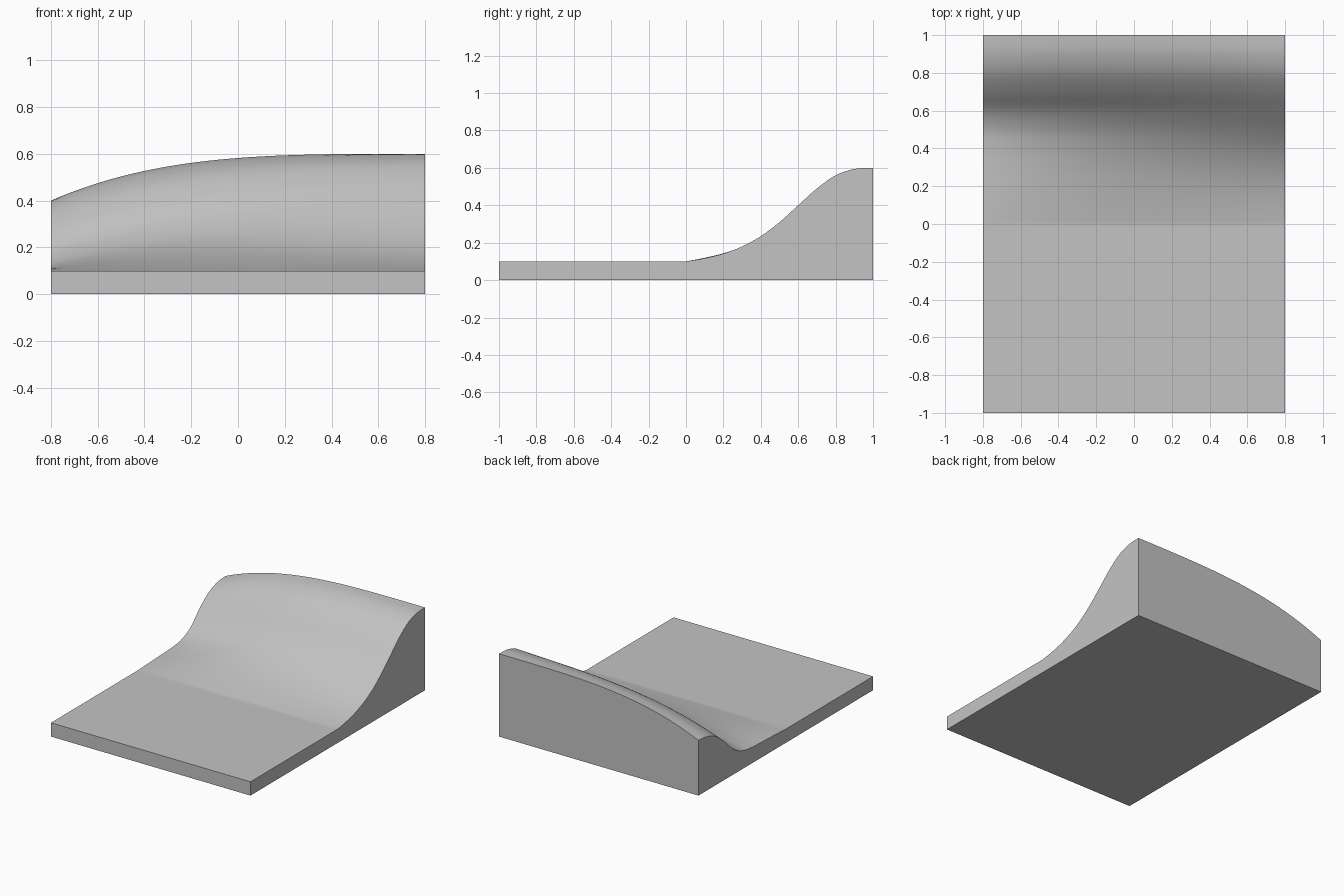
import bpy, bmesh, math

old = bpy.data.objects.get("Cube")
if old:
    bpy.data.objects.remove(old, do_unlink=True)

HALF_X, HALF_Y, BASE_H = 0.8, 1.0, 0.1
NX, NY = 48, 60

# End profiles of the rising half: heights at every tenth from y = 0 to y = 1
TALL_END = [0.1, 0.117, 0.142, 0.18, 0.235, 0.31, 0.4, 0.49, 0.56, 0.594, 0.6]
LOW_END = [0.1, 0.105, 0.109, 0.112, 0.118, 0.134, 0.183, 0.277, 0.352, 0.39, 0.4]


def sample(heights, t):
    """Smooth curve through evenly spaced heights, t from 0 to 1."""
    last = len(heights) - 1
    i = min(int(t * last), last - 1)
    f = t * last - i
    b, c = heights[i], heights[i + 1]
    a = heights[i - 1] if i else 2 * b - c
    d = heights[i + 2] if i + 2 <= last else c
    return b + f * ((c - a) + f * ((2*a - 5*b + 4*c - d) + f * (3*(b - c) + d - a))) / 2


def height(s, y):
    """Loft between both end profiles (s from 0 to 1), guided by the arched back edge."""
    if y <= 0:
        return BASE_H
    arch = 1 - (1 - s) ** 3.5
    low, tall = sample(LOW_END, y), sample(TALL_END, y)
    return low + (tall - low) * s + y * 0.2 * (arch - s)


# Solid: lofted top, flat walls and floor
bm = bmesh.new()
steps = [i / NX for i in range(NX + 1)]
ys = [-HALF_Y, -0.02] + [j / NY for j in range(NY + 1)]
top = [[bm.verts.new((HALF_X * (2 * s - 1), y, height(s, y))) for s in steps] for y in ys]
for near, far in zip(top, top[1:]):
    for i in range(NX):
        bm.faces.new((near[i], near[i + 1], far[i + 1], far[i]))

corners = [bm.verts.new((sx * HALF_X, sy * HALF_Y, 0))
           for sx, sy in ((-1, -1), (1, -1), (1, 1), (-1, 1))]
rims = [top[0], [row[-1] for row in top], top[-1][::-1],
        [row[0] for row in top][::-1]]
for k, rim in enumerate(rims):
    bm.faces.new([corners[k], corners[(k + 1) % 4]] + rim[::-1])
bm.faces.new(corners[::-1])
bmesh.ops.recalc_face_normals(bm, faces=bm.faces)

mesh = bpy.data.meshes.new("lofted_ramp")
bm.to_mesh(mesh)
bm.free()
ramp = bpy.data.objects.new("lofted_ramp", mesh)
bpy.context.collection.objects.link(ramp)

# Plain grey finish
grey = bpy.data.materials.new("plain_grey")
grey.use_nodes = True
colour = (0.55, 0.55, 0.55, 1)
grey.diffuse_color = colour
grey.node_tree.nodes["Principled BSDF"].inputs["Base Color"].default_value = colour
mesh.materials.append(grey)

bpy.context.view_layer.objects.active = ramp
ramp.select_set(True)
bpy.ops.object.shade_smooth_by_angle(angle=math.radians(30))
